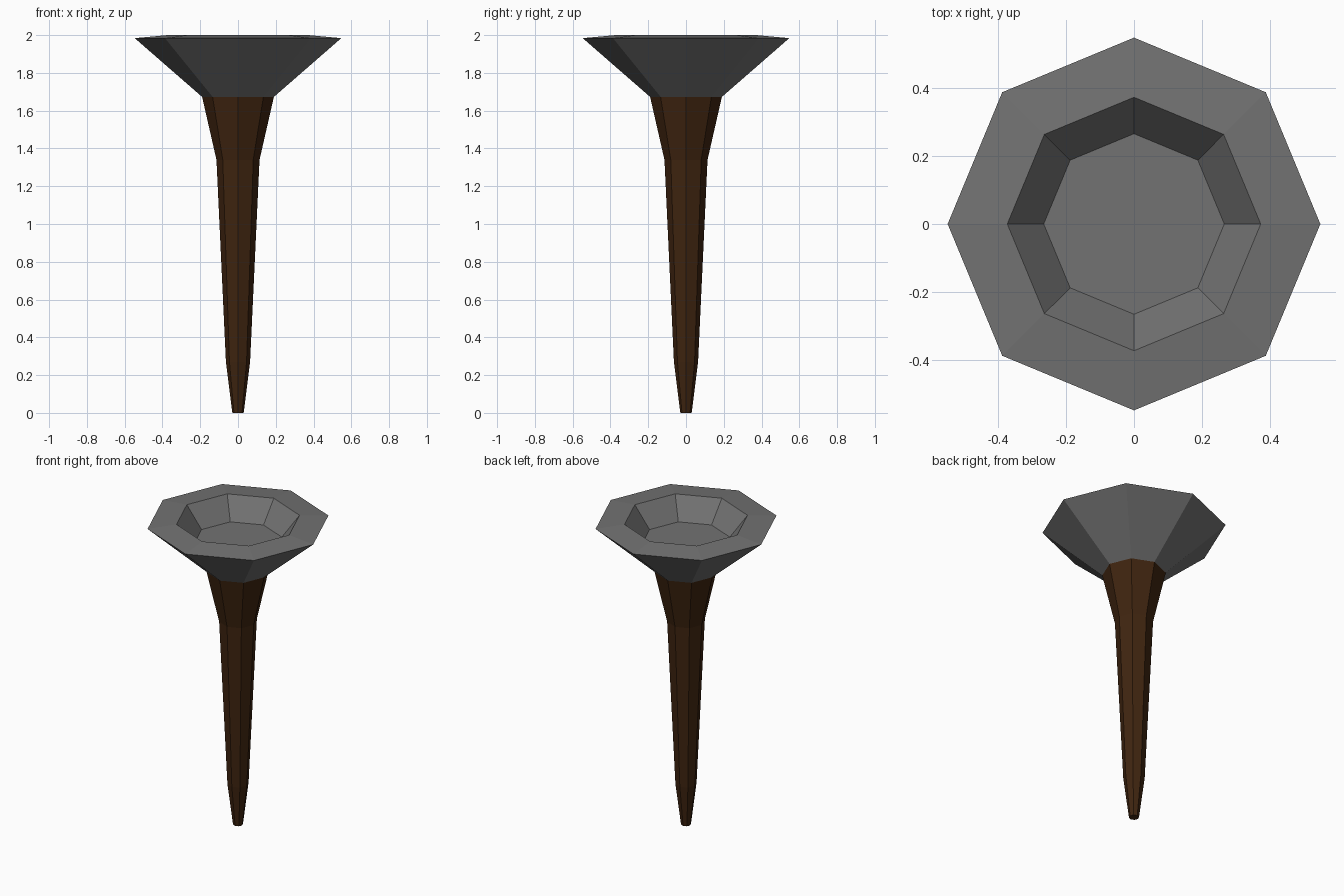
import bpy, bmesh, math

if "Cube" in bpy.data.objects:
    bpy.data.objects.remove(bpy.data.objects["Cube"])

SIDES = 8

def material(name, rgb):
    m = bpy.data.materials.new(name)
    m.diffuse_color = (*rgb, 1)
    m.use_nodes = True
    m.node_tree.nodes["Principled BSDF"].inputs["Base Color"].default_value = m.diffuse_color
    return m

def lathe(name, profile, mat):
    """Stack octagonal rings of (radius, z) and cap both ends."""
    bm = bmesh.new()
    rings = []
    for r, z in profile:
        rings.append([bm.verts.new((r * math.cos(math.tau * i / SIDES),
                                    r * math.sin(math.tau * i / SIDES), z))
                      for i in range(SIDES)])
    for a, b in zip(rings, rings[1:]):
        for i in range(SIDES):
            j = (i + 1) % SIDES
            bm.faces.new((a[i], a[j], b[j], b[i]))
    bm.faces.new(rings[0][::-1])
    bm.faces.new(rings[-1])
    bmesh.ops.recalc_face_normals(bm, faces=bm.faces)
    me = bpy.data.meshes.new(name)
    bm.to_mesh(me)
    bm.free()
    me.materials.append(mat)
    ob = bpy.data.objects.new(name, me)
    bpy.context.collection.objects.link(ob)
    return ob

wood = material("dark_wood", (0.05, 0.018, 0.005))
iron = material("grey_iron", (0.17, 0.17, 0.17))

# Tapered wooden handle, flaring under the bowl
lathe("handle", [(0.03, 0), (0.064, 0.27), (0.114, 1.34), (0.19, 1.673)], wood)

# Metal bowl: outer cone, sloped rim, recessed floor
lathe("bowl", [(0.19, 1.673), (0.547, 1.984), (0.372, 2.0), (0.265, 1.865)], iron)
